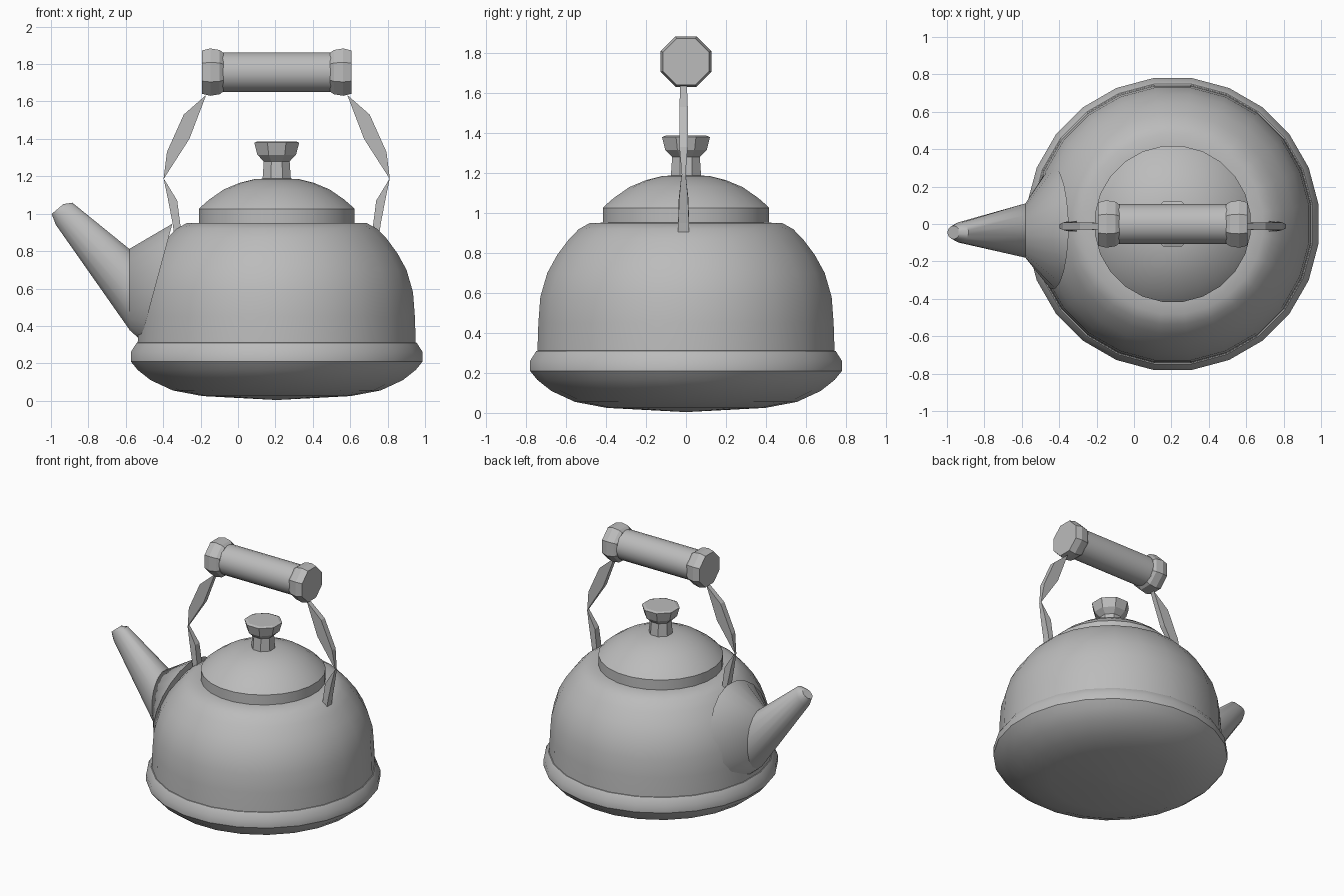
import bpy, bmesh, math
from mathutils import Vector, Matrix

cube = bpy.data.objects.get("Cube")
if cube:
    bpy.data.objects.remove(cube, do_unlink=True)

grey = bpy.data.materials.new("kettle grey")
grey.use_nodes = True
colour = (0.5, 0.5, 0.5, 1)
grey.diffuse_color = colour
grey.node_tree.nodes["Principled BSDF"].inputs["Base Color"].default_value = colour

CX = 0.207  # vertical axis of the kettle body


def finish(bm, name, smooth_angle):
    bmesh.ops.recalc_face_normals(bm, faces=bm.faces)
    mesh = bpy.data.meshes.new(name)
    bm.to_mesh(mesh)
    bm.free()
    mesh.materials.append(grey)
    if smooth_angle:
        mesh.shade_smooth()
        mesh.set_sharp_from_angle(angle=math.radians(smooth_angle))
    obj = bpy.data.objects.new(name, mesh)
    bpy.context.collection.objects.link(obj)
    return obj


def loft(name, rings, sides, smooth_angle=35):
    """Skin closed rings given as (centre, u axis, v axis) and cap both ends."""
    bm = bmesh.new()
    loops = []
    for c, u, v in rings:
        loop = []
        for i in range(sides):
            a = math.tau * (i + 0.5) / sides
            loop.append(bm.verts.new(Vector(c) + Vector(u) * math.cos(a) + Vector(v) * math.sin(a)))
        loops.append(loop)
    for a, b in zip(loops, loops[1:]):
        for i in range(sides):
            j = (i + 1) % sides
            bm.faces.new((a[i], a[j], b[j], b[i]))
    bm.faces.new(loops[0])
    bm.faces.new(loops[-1])
    return finish(bm, name, smooth_angle)


def lathe(name, profile, sides=24, smooth_angle=35):
    return loft(name, [((CX, 0, z), (r, 0, 0), (0, r, 0)) for r, z in profile], sides, smooth_angle)


def rod(name, profile, sides, z, smooth_angle=35):
    return loft(name, [((x, 0, z), (0, r, 0), (0, 0, r)) for x, r in profile], sides, smooth_angle)


def strap(name, outline, half, side):
    """Thin plate cut from an outline in the x-z plane; half is its y half-width."""
    bm = bmesh.new()
    faces = []
    for s in (-1, 1):
        faces.append([bm.verts.new((CX + side * (x - CX), s * half * k - 0.012, z)) for x, z, k in outline])
    n = len(outline)
    bm.faces.new(faces[0])
    bm.faces.new(faces[1])
    for i in range(n):
        j = (i + 1) % n
        bm.faces.new((faces[0][i], faces[0][j], faces[1][j], faces[1][i]))
    return finish(bm, name, 0)


# Bulging base and domed body
lathe("base", [(0.02, 0.005), (0.4, 0.025), (0.56, 0.055), (0.68, 0.11), (0.75, 0.165),
               (0.787, 0.21), (0.787, 0.26), (0.755, 0.31), (0.7, 0.32)])
lathe("body", [(0.75, 0.3), (0.745, 0.45), (0.735, 0.58), (0.70, 0.7), (0.65, 0.79),
               (0.59, 0.87), (0.54, 0.92), (0.485, 0.95), (0.4, 0.952)])

# Flare from the body to the spout, then the tapering spout
mouth = ((-0.58, -0.035, 0.595), (0, 0.148, 0), (0, 0, 0.22))
loft("spout_flare", [((-0.435, -0.02, 0.635), (0, 0.33, 0), (0.085, 0, 0.315)), mouth], 20, 60)
loft("spout", [mouth,
               ((-0.93, -0.045, 1.0), (0, 0.055, 0), (0.045, 0, 0.06)),
               ((-0.965, -0.045, 1.025), (0, 0.035, 0), (0.032, 0, 0.027))], 16)

# Lid with its knob
lathe("lid", [(0.42, 0.94), (0.42, 1.025), (0.405, 1.04), (0.365, 1.075), (0.285, 1.13),
              (0.2, 1.165), (0.12, 1.185), (0.02, 1.19)])
lathe("lid_knob", [(0.083, 1.17), (0.075, 1.28), (0.112, 1.315), (0.13, 1.38), (0.11, 1.387)], 8, 0)

# Handle grip with faceted caps
rod("handle_grip", [(-0.1, 0.107), (0.515, 0.107)], 20, 1.757)
for side, word in ((-1, "right"), (1, "left")):
    rod(word + "_grip_cap", [(CX + side * x, r) for x, r in
        ((0.285, 0.112), (0.305, 0.128), (0.355, 0.137), (0.4, 0.125))], 8, 1.757, 0)
    # Two-piece strap joining the cap to the body
    strap(word + "_upper_strap", [(-0.17, 1.635, 0.8), (-0.29, 1.53, 1), (-0.38, 1.33, 1),
                                  (-0.398, 1.185, 0.4), (-0.26, 1.4, 1)], 0.021, side)
    strap(word + "_lower_strap", [(-0.398, 1.19, 0.4), (-0.375, 1.08, 0.8), (-0.35, 0.95, 1),
                                  (-0.34, 0.88, 1), (-0.30, 0.88, 1), (-0.312, 0.97, 1),
                                  (-0.325, 1.07, 0.9)], 0.027, side)
